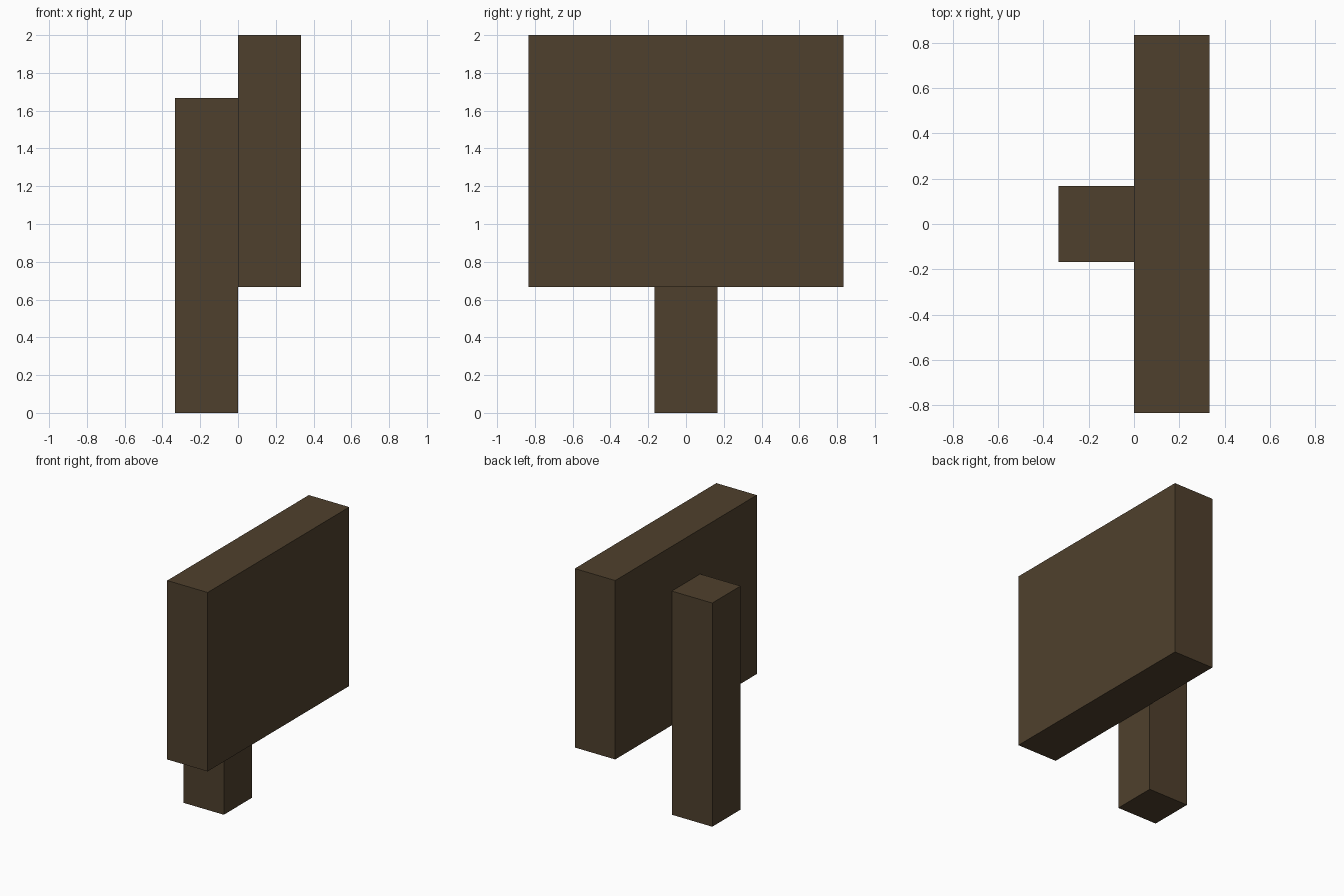
import bpy
import bmesh

if "Cube" in bpy.data.objects:
    bpy.data.objects.remove(bpy.data.objects["Cube"])

U = 1 / 3  # base unit of the design

wood = bpy.data.materials.new("dark_brown_wood")
wood.diffuse_color = (0.078, 0.051, 0.026, 1.0)
wood.use_nodes = True
wood.node_tree.nodes["Principled BSDF"].inputs["Base Color"].default_value = wood.diffuse_color


def box(name, lo, hi):
    """Axis-aligned box between two corners."""
    bm = bmesh.new()
    bmesh.ops.create_cube(bm, size=1)
    for v in bm.verts:
        v.co = [(a + b) / 2 + c * (b - a) for a, b, c in zip(lo, hi, v.co)]
    mesh = bpy.data.meshes.new(name)
    bm.to_mesh(mesh)
    bm.free()
    mesh.materials.append(wood)
    obj = bpy.data.objects.new(name, mesh)
    bpy.context.collection.objects.link(obj)
    return obj


# Upright post behind the board
box("post", (-U, -U / 2, 0), (0, U / 2, 5 * U))

# Wide sign board fixed to the post's +x face
box("board", (0, -2.5 * U, 2 * U), (U, 2.5 * U, 6 * U))
